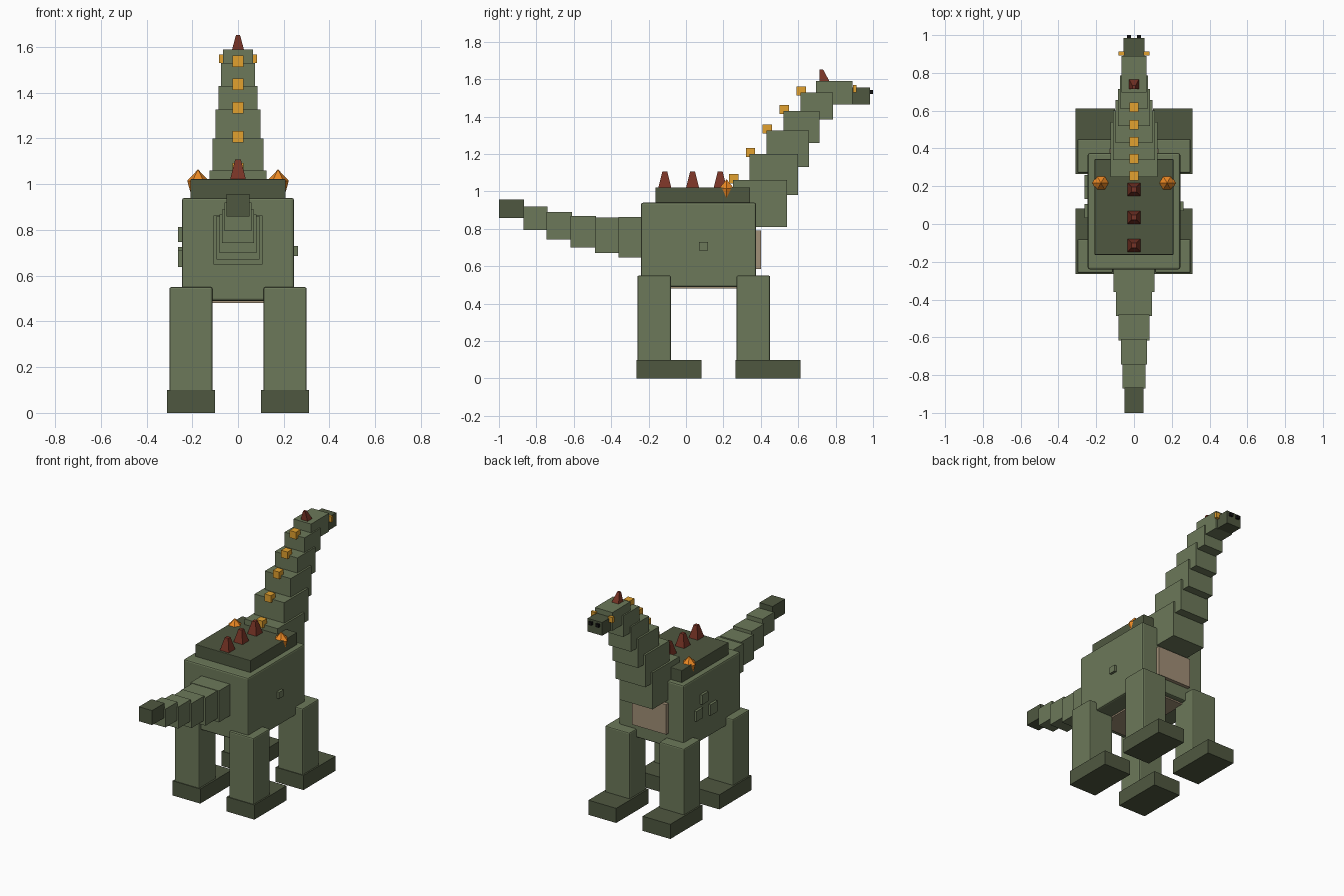
import bpy, bmesh
from mathutils import Matrix

if "Cube" in bpy.data.objects:
    bpy.data.objects.remove(bpy.data.objects["Cube"])


def mat(name, r, g, b):
    m = bpy.data.materials.new(name)
    m.diffuse_color = [(c / 255) ** 2.2 for c in (r, g, b)] + [1]
    m.use_nodes = True
    m.node_tree.nodes["Principled BSDF"].inputs["Base Color"].default_value = m.diffuse_color
    return m


GREEN = mat("green", 108, 120, 90)
DARK = mat("dark_green", 80, 88, 66)
TAN = mat("tan", 160, 142, 118)
GOLD = mat("gold", 225, 160, 50)
ORANGE = mat("orange", 235, 135, 40)
RED = mat("dark_red", 120, 55, 42)
BLACK = mat("black", 25, 25, 25)


def finish(name, bm, material, bevel=0):
    me = bpy.data.meshes.new(name)
    bmesh.ops.recalc_face_normals(bm, faces=bm.faces)
    bm.to_mesh(me)
    bm.free()
    me.materials.append(material)
    ob = bpy.data.objects.new(name, me)
    bpy.context.collection.objects.link(ob)
    if bevel:
        mod = ob.modifiers.new("bevel", 'BEVEL')
        mod.width, mod.segments = bevel, 2
    return ob


def box(name, x, y, z, material, bevel=0):
    """Box from (min, max) ranges on each axis."""
    bm = bmesh.new()
    bmesh.ops.create_cube(bm, size=1)
    for v in bm.verts:
        v.co = [(a + b) / 2 + c * (b - a) for (a, b), c in zip((x, y, z), v.co)]
    return finish(name, bm, material, bevel)


def spike(name, y, z0, z1, base, top, material, lean=0):
    """Truncated square pyramid on the centre line."""
    bm = bmesh.new()
    bmesh.ops.create_cube(bm, size=1)
    for v in bm.verts:
        up = v.co.z > 0
        w = top if up else base
        v.co = (v.co.x * w, y + v.co.y * w + (lean if up else 0), z1 if up else z0)
    return finish(name, bm, material)


# Body, back shell, belly and chest plates
box("body", (-.245, .245), (-.24, .375), (.49, .94), GREEN, .01)
box("back_shell", (-.208, .208), (-.163, .343), (.93, 1.022), DARK, .003)
box("belly_plate", (-.12, .12), (-.2, .34), (.48, .51), TAN)
box("chest_plate", (-.13, .13), (.36, .4), (.585, .79), TAN)

# Legs and feet
for side, s in (("right", 1), ("left", -1)):
    for end, y in (("back", -.26), ("front", .27)):
        box(f"{end}_{side}_leg", sorted((s * .112, s * .3)), (y, y + .18), (.08, .55), GREEN, .008)
        box(f"{end}_{side}_foot", sorted((s * .1, s * .31)), (y - .005, y + .342), (0, .1), DARK)

# Neck: half width, y range, z range, each with a gold stud at its upper rear edge
neck = [(.125, .25, .54, .81, 1.06), (.112, .34, .6, .98, 1.2), (.098, .43, .657, 1.13, 1.327),
        (.085, .52, .715, 1.26, 1.43), (.075, .612, .785, 1.385, 1.53)]
for i, (w, y0, y1, z0, z1) in enumerate(neck, 1):
    box(f"neck_{i}", (-w, w), (y0, y1), (z0, z1), GREEN)
    c = y0 + .005
    box(f"neck_stud_{i}", (-.024, .024), (c - .025, c + .025), (z1 - .017, z1 + .032), GOLD)

# Head
box("head", (-.066, .066), (.695, .89), (1.465, 1.59), GREEN)
box("snout", (-.055, .055), (.88, .985), (1.465, 1.555), DARK)
for side, s in (("right", 1), ("left", -1)):
    box(f"{side}_eye", sorted((s * .05, s * .082)), (.892, .912), (1.53, 1.568), GOLD)
    box(f"{side}_nostril", sorted((s * .016, s * .038)), (.98, 1), (1.52, 1.542), BLACK)
spike("head_horn", .742, 1.585, 1.652, .054, .018, RED, -.018)

# Tail: half width, y range, z range
tail = [(.108, -.36, -.23, .648, .863), (.095, -.487, -.355, .67, .86), (.081, -.617, -.48, .7, .868),
        (.07, -.745, -.61, .742, .89), (.06, -.87, -.74, .795, .92), (.05, -1, -.865, .858, .957)]
for i, (w, y0, y1, z0, z1) in enumerate(tail, 1):
    box(f"tail_{i}", (-w, w), (y0, y1), (z0, z1), DARK if i == 6 else GREEN)

# Back spikes
for i, y in enumerate((-.113, .035, .183), 1):
    spike(f"back_spike_{i}", y, 1.015, 1.107, .072, .026, RED)

# Shoulder gems set into the shell edge: shallow crown, long point below
for side, s in (("right", 1), ("left", -1)):
    bm = bmesh.new()
    for z, h, sign in ((1.015, .05, 1), (1.015, .17, -1)):
        bmesh.ops.create_cone(bm, segments=6, radius1=.047 if sign > 0 else 0,
                              radius2=0 if sign > 0 else .047, depth=h,
                              matrix=Matrix.Translation((s * .175, .217, z + sign * h / 2))
                              @ Matrix.Rotation(.5236, 4, 'Z'))
    bmesh.ops.remove_doubles(bm, verts=bm.verts, dist=.001)
    finish(f"{side}_shoulder_gem", bm, ORANGE)

# Small raised skin scales on the flanks
box("right_scale", (.24, .262), (.07, .118), (.685, .73), GREEN)
for i, (y, z, h) in enumerate(((.225, .69, .035), (.165, .78, .033), (.07, .675, .037)), 1):
    box(f"left_scale_{i}", (-.262, -.24), (y - h, y + h), (z - h, z + h), GREEN)
